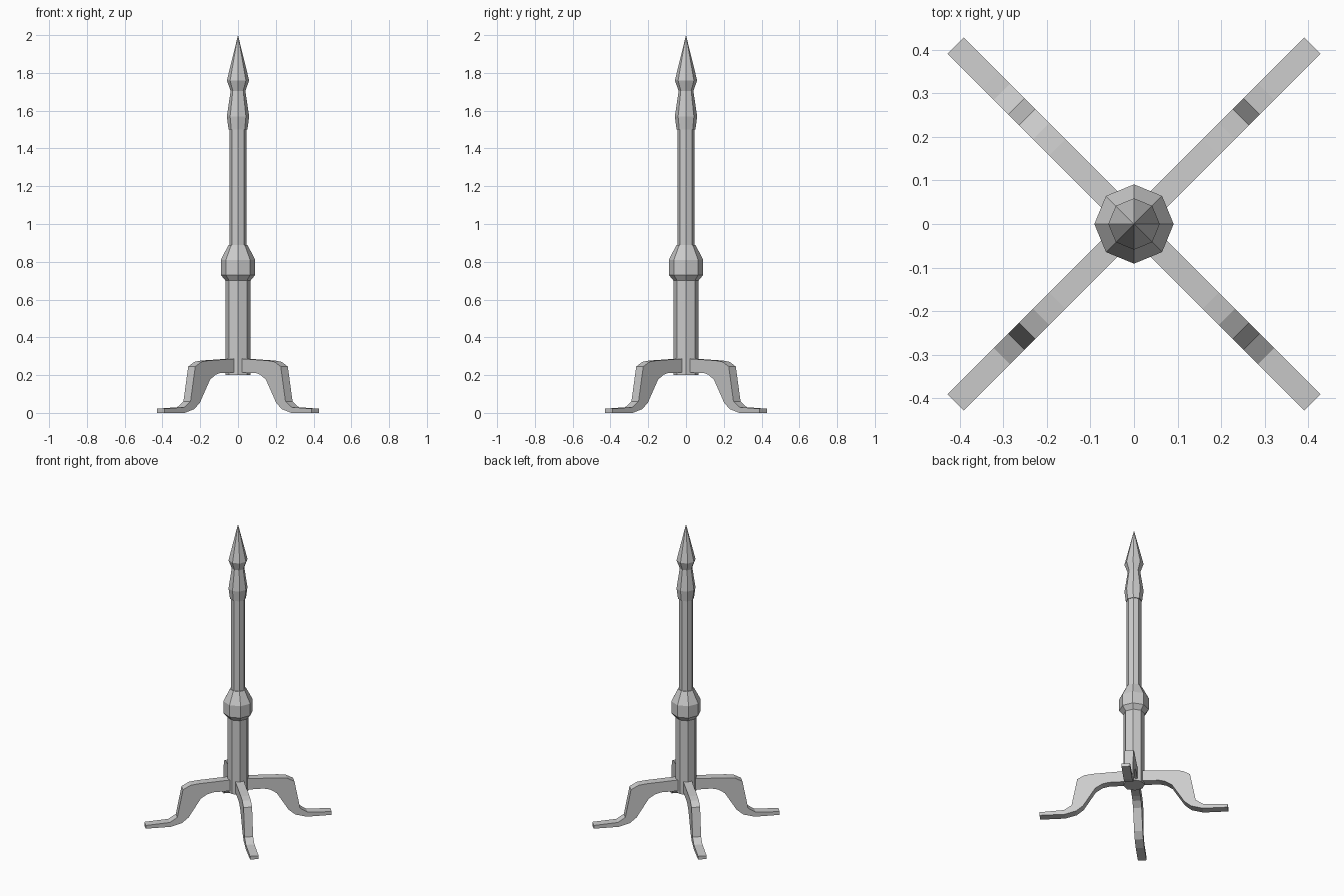
import bpy, bmesh, math
from mathutils import Matrix, Vector

cube = bpy.data.objects.get("Cube")
if cube:
    bpy.data.objects.remove(cube, do_unlink=True)

grey = bpy.data.materials.new("plain_grey")
grey.use_nodes = True
colour = (0.6, 0.6, 0.6, 1)
grey.diffuse_color = colour
grey.node_tree.nodes["Principled BSDF"].inputs["Base Color"].default_value = colour


def finish(bm, name):
    """Turn a bmesh into a flat-shaded grey object."""
    bmesh.ops.recalc_face_normals(bm, faces=bm.faces)
    mesh = bpy.data.meshes.new(name)
    bm.to_mesh(mesh)
    bm.free()
    mesh.materials.append(grey)
    bpy.context.collection.objects.link(bpy.data.objects.new(name, mesh))


def turned(name, profile, sides=8):
    """Octagonal turning from (radius, height) pairs, capped or pointed."""
    bm = bmesh.new()
    rings = []
    for r, z in profile:
        count = sides if r else 1
        rings.append([bm.verts.new((r * math.cos(math.tau * i / sides),
                                    r * math.sin(math.tau * i / sides), z))
                      for i in range(count)])
    for a, b in zip(rings, rings[1:]):
        for i in range(sides):
            j = (i + 1) % sides
            bm.faces.new((a[i], a[j], b[0]) if len(b) == 1 else (a[i], a[j], b[j], b[i]))
    for ring in (rings[0], rings[-1]):
        if len(ring) > 1:
            bm.faces.new(ring)
    finish(bm, name)


def leg(name, angle, upper, lower, width):
    """Curved leg: a strip between two edge lines, given thickness and turned."""
    bm = bmesh.new()
    turn = Matrix.Rotation(angle, 3, "Z")
    loops = []
    for (ut, zt), (ub, zb) in zip(upper, lower):
        ring = [(ut, -1, zt), (ut, 1, zt), (ub, 1, zb), (ub, -1, zb)]
        loops.append([bm.verts.new(turn @ Vector((u * math.sqrt(2), s * width / 2, z)))
                      for u, s, z in ring])
    for a, b in zip(loops, loops[1:]):
        for i in range(4):
            j = (i + 1) % 4
            bm.faces.new((a[i], a[j], b[j], b[i]))
    bm.faces.new(loops[0])
    bm.faces.new(loops[-1])
    finish(bm, name)


# Central column
turned("lower_column", [(0.066, 0.2), (0.066, 0.71)])
turned("collar", [(0.066, 0.7), (0.091, 0.73), (0.091, 0.81), (0.05, 0.89)])
turned("upper_shaft", [(0.045, 0.88), (0.045, 1.51)])
turned("pointed_finial", [(0.05, 1.5), (0.059, 1.57), (0.039, 1.705), (0.059, 1.76), (0, 2)])

# Four legs on the diagonals, outlines as (x, z) seen from the front
upper = [(.02, .288), (.176, .277), (.213, .27), (.245, .245),
         (.27, .061), (.303, .03), (.33, .028), (.409, .022)]
lower = [(.02, .213), (.11, .212), (.138, .202), (.167, .175),
         (.22, .055), (.25, .02), (.30, 0), (.409, 0)]
for i, name in enumerate(["back_left_leg", "back_right_leg", "front_right_leg", "front_left_leg"]):
    leg(name, math.pi / 4 + i * math.pi / 2, upper, lower, 0.053)
